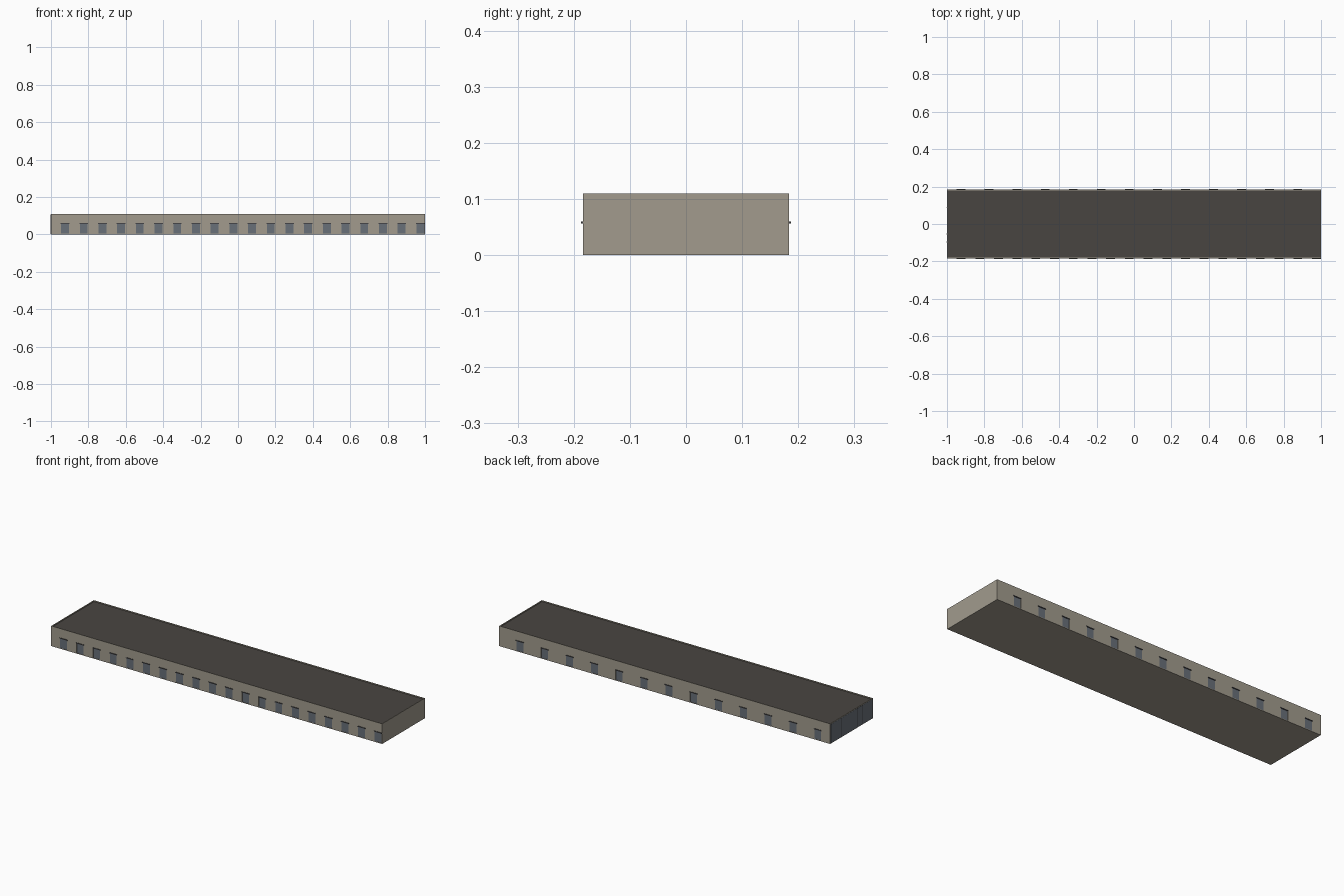
import bpy, bmesh
from mathutils import Matrix, Vector

if "Cube" in bpy.data.objects:
    bpy.data.objects.remove(bpy.data.objects["Cube"])

L, D, H = 1.0, 0.184, 0.11      # half length, half depth, height
T, LIP = 0.004, 0.006           # parapet thickness and height
WIN_W, WIN_LO, WIN_HI = 0.042, 0.004, 0.056


def material(name, rgb):
    m = bpy.data.materials.new(name)
    m.diffuse_color = (*rgb, 1)
    m.use_nodes = True
    m.node_tree.nodes["Principled BSDF"].inputs["Base Color"].default_value = m.diffuse_color
    return m


def boxes(name, spans, mat=None):
    """One object made of boxes, each given as (low corner, high corner)."""
    bm = bmesh.new()
    for lo, hi in spans:
        lo, hi = Vector(lo), Vector(hi)
        s = hi - lo
        bmesh.ops.create_cube(bm, size=1, matrix=Matrix.Translation((lo + hi) / 2)
                              @ Matrix.Diagonal((s.x, s.y, s.z, 1)))
    me = bpy.data.meshes.new(name)
    bm.to_mesh(me)
    bm.free()
    ob = bpy.data.objects.new(name, me)
    bpy.context.collection.objects.link(ob)
    if mat:
        me.materials.append(mat)
    return ob


def row(xs, side, w, y0, y1, z0, z1):
    """A row of boxes along the front (side=-1) or back (side=1) wall."""
    a, b = sorted((side * y0, side * y1))
    return [((x - w / 2, a, z0), (x + w / 2, b, z1)) for x in xs]


wall_mat = material("wall", (0.36, 0.33, 0.27))
roof_mat = material("roof", (0.066, 0.059, 0.053))
glass_mat = material("glass", (0.14, 0.16, 0.19))
trim_mat = material("trim", (0.06, 0.06, 0.065))

front_xs = [-0.925 + 0.1 * i for i in range(20)]
back_xs = [-0.925 + 0.15 * i for i in range(13)]


def both(*args):
    return row(front_xs, -1, *args) + row(back_xs, 1, *args)


# Hall body with shallow window recesses
walls = boxes("walls", [((-L, -D, 0), (L, D, H - LIP))], wall_mat)
cutter = boxes("window_cutter", both(WIN_W, D - 0.002, D + 0.01, WIN_LO, WIN_HI))
cutter.hide_render = True
cutter.hide_viewport = True
cut = walls.modifiers.new("recesses", "BOOLEAN")
cut.object = cutter
cut.solver = "EXACT"

# Parapet around the sunken roof
top = H - LIP
boxes("parapet", [
    ((-L, -D, top), (L, -D + T, H)),
    ((-L, D - T, top), (L, D, H)),
    ((-L, -D + T, top), (-L + T, D - T, H)),
    ((L - T, -D + T, top), (L, D - T, H)),
], wall_mat)
boxes("roof", [((-L + T, -D + T, top - 0.001), (L - T, D - T, top + 0.001))], roof_mat)

# Window panes and projecting lintels
boxes("window_panes", both(WIN_W, D - 0.003, D - 0.001, WIN_LO, WIN_HI), glass_mat)
boxes("window_lintels", both(WIN_W + 0.005, D - 0.003, D + 0.003, WIN_HI, WIN_HI + 0.004), trim_mat)

# Glazed left end with mullions
boxes("end_glazing", [((-L - 0.0008, -D + 0.004, 0.003), (-L + 0.002, D - 0.004, H - 0.004))], glass_mat)
boxes("end_mullions", [((-L - 0.0015, y - 0.002, 0.003), (-L + 0.002, y + 0.002, H - 0.004))
                       for y in (0.09, -0.053, -0.096)], trim_mat)
